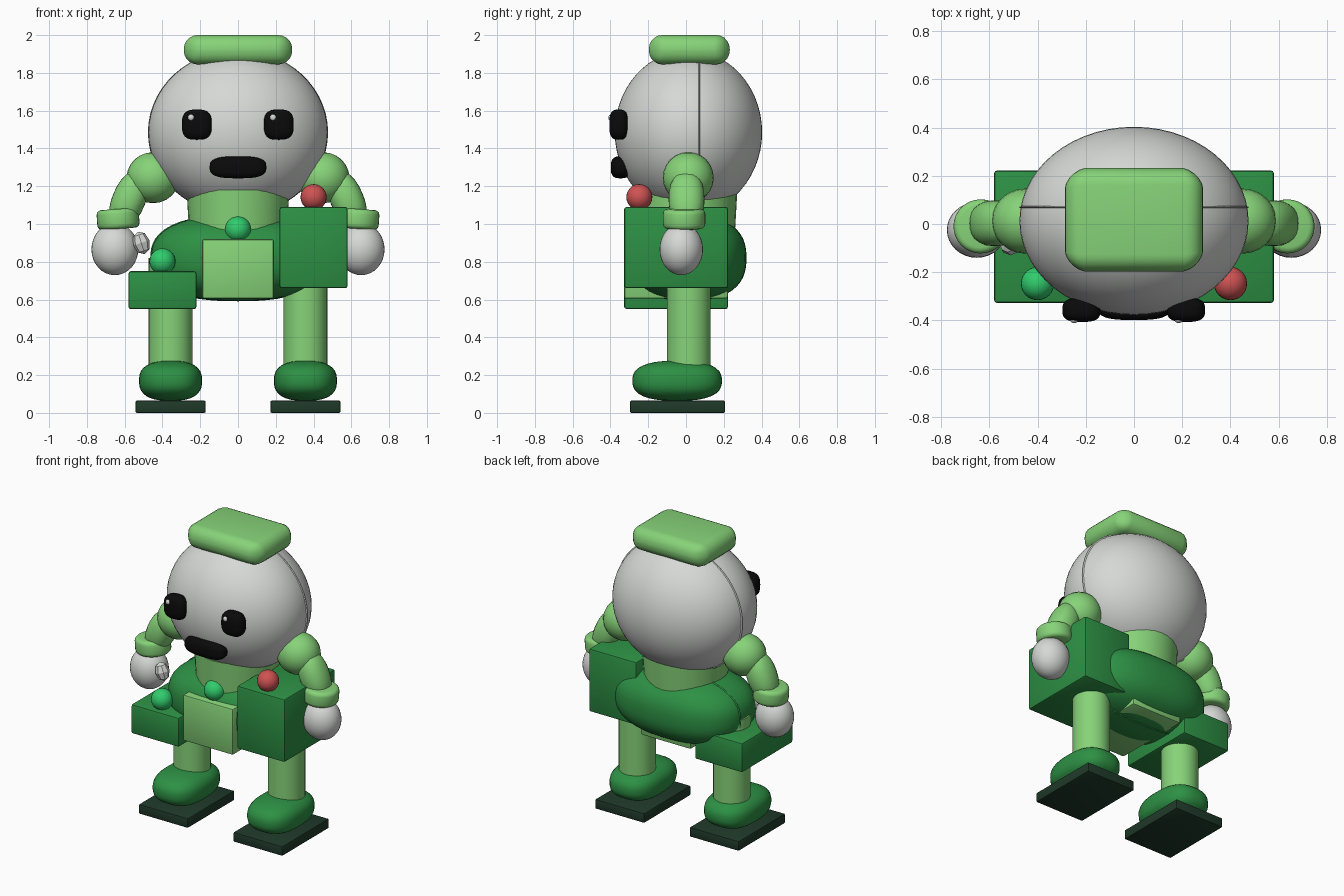
import bpy, bmesh, math
from mathutils import Matrix, Vector

if "Cube" in bpy.data.objects:
    bpy.data.objects.remove(bpy.data.objects["Cube"], do_unlink=True)


def material(name, r, g, b):
    m = bpy.data.materials.new(name)
    m.use_nodes = True
    m.diffuse_color = (r, g, b, 1)
    m.node_tree.nodes["Principled BSDF"].inputs["Base Color"].default_value = (r, g, b, 1)
    return m


LIGHT = material("light green", .24, .65, .19)
DARK = material("dark green", .026, .28, .058)
SOLE = material("blackish green", .014, .042, .023)
WHITE = material("pale grey", .67, .69, .67)
BLACK = material("black", .003, .003, .003)
RED = material("red", .62, .085, .085)
EMERALD = material("emerald", .03, .6, .15)


def finish(name, bm, mat, loc, rot_y=0.0, angle=35):
    """Turn a bmesh into a smooth shaded object that keeps sharp edges."""
    bm.transform(Matrix.Translation(loc) @ Matrix.Rotation(rot_y, 4, "Y"))
    me = bpy.data.meshes.new(name)
    bm.to_mesh(me)
    bm.free()
    me.materials.append(mat)
    for p in me.polygons:
        p.use_smooth = True
    me.set_sharp_from_angle(angle=math.radians(angle))
    ob = bpy.data.objects.new(name, me)
    bpy.context.collection.objects.link(ob)
    return ob


def ball(name, mat, loc, radii, power=2.0, rot_y=0.0, seg=40, angle=60):
    """Ellipsoid; a higher power makes it boxier."""
    bm = bmesh.new()
    bmesh.ops.create_uvsphere(bm, u_segments=seg, v_segments=seg // 2, radius=1)
    for v in bm.verts:
        n = sum(abs(c) ** power for c in v.co) ** (1 / power)
        v.co = Vector(c / n * r for c, r in zip(v.co, radii))
    return finish(name, bm, mat, loc, rot_y, angle)


def box(name, mat, low, high, bevel=.012, segments=2):
    """Box between two corners with rounded edges."""
    low, high = Vector(low), Vector(high)
    bm = bmesh.new()
    bmesh.ops.create_cube(bm, size=1, matrix=Matrix.Diagonal((*(high - low), 1)))
    bmesh.ops.bevel(bm, geom=bm.edges[:], offset=bevel, segments=segments,
                    profile=.5, affect="EDGES")
    return finish(name, bm, mat, (low + high) / 2)


def tube(name, mat, loc, r_low, r_high, height, bevel=0.0, rot_y=0.0):
    """Upright cylinder, optionally with rounded rims."""
    bm = bmesh.new()
    bmesh.ops.create_cone(bm, cap_ends=True, segments=32, radius1=r_low,
                          radius2=r_high, depth=height)
    if bevel:
        rims = [e for e in bm.edges if abs(e.verts[0].co.z - e.verts[1].co.z) < 1e-5]
        bmesh.ops.bevel(bm, geom=rims, offset=bevel, segments=3,
                        profile=.5, affect="EDGES")
    return finish(name, bm, mat, loc, rot_y)


# Head with its seam, and the cap
ball("head", WHITE, (0, .013, 1.485), (.475, .39, .435), seg=56)
ball("head_seam", WHITE, (0, .07, 1.485), (.477, .02, .437), seg=56)
cap = box("cap", LIGHT, (-.29, -.205, 1.845), (.29, .24, 2), bevel=.073, segments=5)
for v in cap.data.vertices:
    # Bow the sides a little so the ends taper
    x, y = v.co.x, v.co.y - .0175
    v.co.y = .0175 + y * (1 - .12 * (x / .29) ** 4)
    v.co.x = x * (1 - .05 * (y / .22) ** 4)

# Face
for side, x in (("right", -.218), ("left", .216)):
    ball(side + "_eye", BLACK, (x, -.356, 1.526), (.079, .05, .08), power=3)
    ball(side + "_eye_glint", WHITE, (x - .03, -.396, 1.563), (.018, .015, .018), seg=16)
ball("mouth", BLACK, (0, -.346, 1.3), (.15, .052, .058), power=3)

# Torso
tube("neck", LIGHT, (0, 0, 1.03), .255, .272, .3)
ball("body", DARK, (0, .01, .82), (.46, .31, .226), power=2.5, seg=56)
ball("body_seam", DARK, (0, .07, .82), (.464, .02, .229), power=2.5, seg=56)

# Three stepped blocks, each with a ball on top
blocks = (("low", -.4, .18, .55, .75, DARK, EMERALD),
          ("middle", 0, .19, .605, .92, LIGHT, EMERALD),
          ("tall", .4, .18, .66, 1.09, DARK, RED))
for name, x, half, z0, z1, mat, ball_mat in blocks:
    box(name + "_block", mat, (x - half, -.327, z0), (x + half, .222, z1))
    ball(name + "_block_ball", ball_mat, (x, -.247, z1 + .052), (.069,) * 3, seg=24)

# Limbs, mirrored
for side, s in (("right", -1), ("left", 1)):
    tube(side + "_leg", LIGHT, (s * .357, .015, .5), .116, .116, .64)
    ball(side + "_foot", DARK, (s * .357, -.047, .17), (.167, .237, .106), power=2.6)
    box(side + "_sole", SOLE, (s * .357 - .185, -.296, 0), (s * .357 + .185, .206, .065), .006)

    ball(side + "_shoulder", LIGHT, (s * .45, .012, 1.245), (.14, .135, .135), seg=24)
    ball(side + "_forearm", LIGHT, (s * .577, .003, 1.13), (.088, .095, .155),
         power=2.3, rot_y=-s * .4, seg=24)
    tube(side + "_cuff", LIGHT, (s * .635, -.01, 1.027), .112, .112, .105,
         bevel=.025, rot_y=s * .07)
    ball(side + "_hand", WHITE, (s * .652, -.025, .866), (.124, .115, .137), seg=32)
    ball(side + "_thumb", WHITE, (s * .512, -.085, .9), (.046, .045, .062),
         rot_y=s * .3, seg=8, angle=20)
